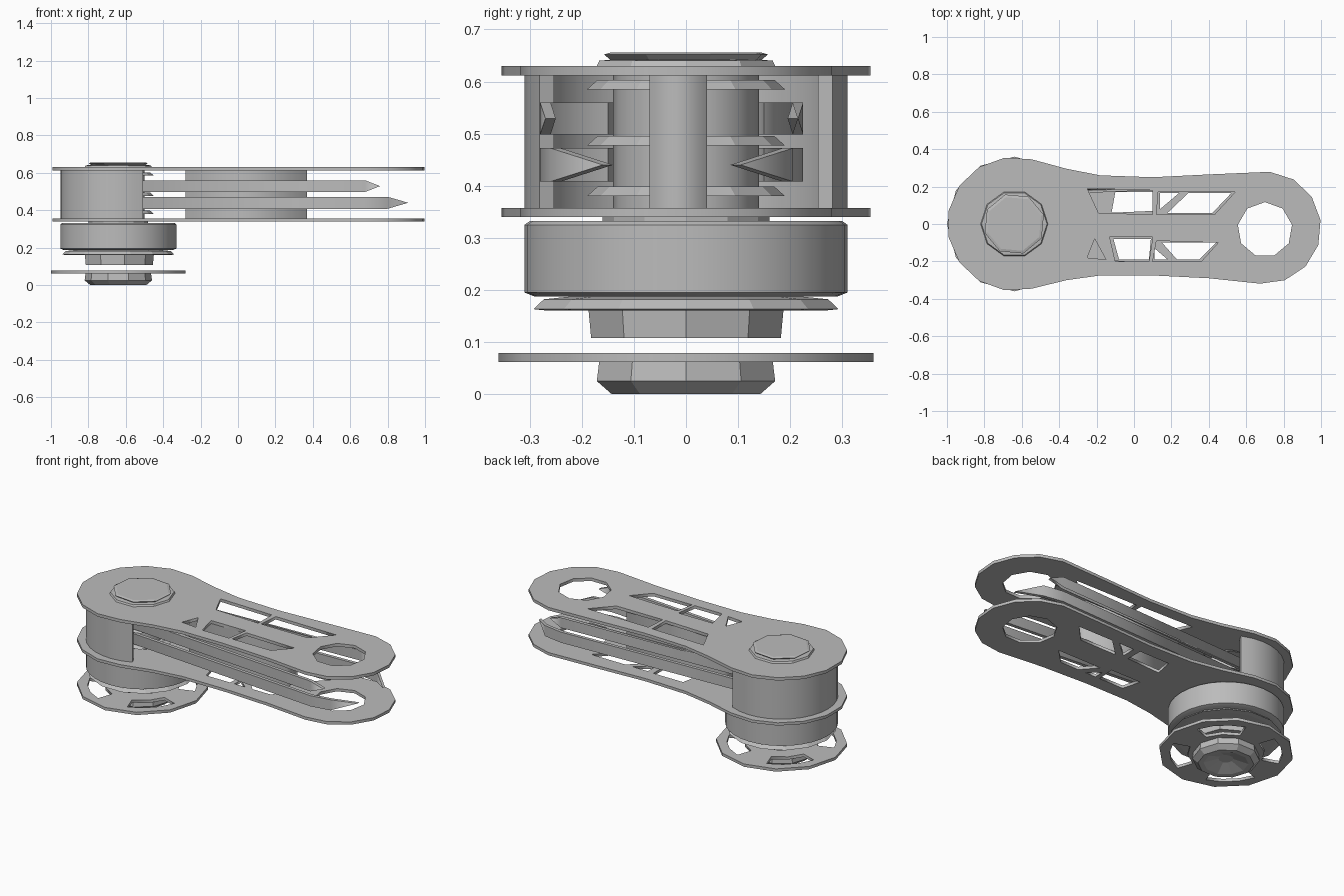
import bpy, bmesh
from math import sin, cos, radians, pi

old = bpy.data.objects.get("Cube")
if old:
    bpy.data.objects.remove(old, do_unlink=True)

AXIS = -0.64   # x of the motor joint

grey = bpy.data.materials.new("plain grey")
grey.use_nodes = True
grey.diffuse_color = (0.5, 0.5, 0.5, 1)
grey.node_tree.nodes["Principled BSDF"].inputs["Base Color"].default_value = (0.5, 0.5, 0.5, 1)


def add_mesh(name, mesh, smooth=False):
    mesh.materials.clear()
    mesh.materials.append(grey)
    obj = bpy.data.objects.new(name, mesh)
    bpy.context.collection.objects.link(obj)
    if smooth:
        bpy.ops.object.select_all(action="DESELECT")
        obj.select_set(True)
        bpy.context.view_layer.objects.active = obj
        bpy.ops.object.shade_smooth_by_angle(angle=radians(35))
    return obj


def extrude(name, loops, z0, z1, smooth=False):
    """Fill an outline, with further loops as holes, between two heights."""
    curve = bpy.data.curves.new(name, "CURVE")
    curve.dimensions = "2D"
    curve.fill_mode = "BOTH"
    curve.extrude = (z1 - z0) / 2
    for loop in loops:
        spline = curve.splines.new("POLY")
        spline.points.add(len(loop) - 1)
        for point, (x, y) in zip(spline.points, loop):
            point.co = (x, y, 0, 1)
        spline.use_cyclic_u = True
    temp = bpy.data.objects.new("temp", curve)
    bpy.context.collection.objects.link(temp)
    bpy.context.view_layer.update()
    graph = bpy.context.evaluated_depsgraph_get()
    mesh = bpy.data.meshes.new_from_object(temp.evaluated_get(graph))
    bpy.data.objects.remove(temp, do_unlink=True)
    bm = bmesh.new()
    bm.from_mesh(mesh)
    bmesh.ops.remove_doubles(bm, verts=bm.verts, dist=0.0001)
    bmesh.ops.translate(bm, verts=bm.verts, vec=(0, 0, (z0 + z1) / 2))
    bmesh.ops.recalc_face_normals(bm, faces=bm.faces)
    bm.to_mesh(mesh)
    bm.free()
    return add_mesh(name, mesh, smooth)


def lathe(name, profile, sides, smooth=False, turn=0):
    """Spin (radius, height) points round the joint axis and cap both ends."""
    bm = bmesh.new()
    rings = []
    for r, z in profile:
        angles = [turn + 2 * pi * i / sides for i in range(sides)]
        rings.append([bm.verts.new((AXIS + r * cos(a), r * sin(a), z)) for a in angles])
    for low, high in zip(rings, rings[1:]):
        for i in range(sides):
            j = (i + 1) % sides
            bm.faces.new((low[i], low[j], high[j], high[i]))
    bm.faces.new(rings[0][::-1])
    bm.faces.new(rings[-1])
    bmesh.ops.recalc_face_normals(bm, faces=bm.faces)
    mesh = bpy.data.meshes.new(name)
    bm.to_mesh(mesh)
    bm.free()
    return add_mesh(name, mesh, smooth)


def arc(cx, cy, r, start, end, steps):
    angles = [radians(start + (end - start) * i / steps) for i in range(steps + 1)]
    return [(cx + r * cos(a), cy + r * sin(a)) for a in angles]


# Link plates: broad joint end, narrow waist and rounded far end
outline = (arc(AXIS, 0, 0.358, 75, 285, 9)
           + [(-0.36, -0.3), (-0.18, -0.275), (0.1, -0.275), (0.4, -0.29)]
           + arc(0.7, -0.02, 0.3, -95, 85, 7)
           + [(0.4, 0.265), (0.1, 0.25), (-0.18, 0.26), (-0.36, 0.295)])
far_hole = arc(0.7, -0.03, 0.147, 10, 330, 8)

top_pockets = [
    [(-0.25, 0.19), (0.1, 0.18), (0.1, 0.05), (-0.19, 0.06)],
    [(0.13, 0.175), (0.54, 0.17), (0.43, 0.05), (0.12, 0.05)],
    [(-0.21, -0.08), (-0.25, -0.18), (-0.15, -0.19)],
    [(-0.13, -0.07), (0.1, -0.07), (0.08, -0.2), (-0.1, -0.2)],
    [(0.12, -0.09), (0.45, -0.1), (0.36, -0.2), (0.1, -0.2)],
]
bottom_pockets = [
    [(-0.1, 0.17), (0.1, 0.17), (0.1, 0.07), (-0.12, 0.06)],
    [(0.14, 0.165), (0.24, 0.165), (0.14, 0.08)],
    [(0.29, 0.165), (0.52, 0.165), (0.42, 0.06), (0.18, 0.06)],
    [(-0.11, -0.08), (0.09, -0.08), (0.08, -0.19), (-0.08, -0.19)],
    [(0.11, -0.13), (0.11, -0.19), (0.18, -0.19)],
    [(0.15, -0.1), (0.44, -0.1), (0.35, -0.19), (0.23, -0.19)],
]
extrude("top_plate", [outline, far_hole] + top_pockets, 0.612, 0.63)
extrude("bottom_plate", [outline, far_hole] + bottom_pockets, 0.34, 0.357)

# Curved housing wall, open towards the arm
wall = arc(AXIS, 0, 0.31, 65, 295, 20) + arc(AXIS, 0, 0.28, 295, 65, 20)
extrude("housing_wall", [wall], 0.357, 0.612, smooth=True)

# Spacer between the plates
extrude("centre_spacer", [[(-0.28, -0.07), (0.37, -0.07), (0.37, 0.04), (-0.28, 0.04)]],
        0.357, 0.612)

# Pulley stack inside the housing
lathe("pulley_core", [(0.14, 0.357), (0.14, 0.612)], 16, smooth=True)
for name, z in (("lower", 0.38), ("middle", 0.477), ("upper", 0.585)):
    lathe(name + "_pulley_flange", [(0.19, z), (0.17, z + 0.018)], 12)

# Two belts, each with a run on both sides and tapered free ends
def belt_run(name, path, side, z0, z1):
    inner = [(x, y - side * 0.02) for x, y in path]
    run = extrude(name, [path + inner[::-1]], z0, z1)
    # pinch the free end to a point
    tip = max(v.co.x for v in run.data.vertices)
    for v in run.data.vertices:
        if v.co.x > tip - 0.01:
            v.co.z = (z0 + z1) / 2
    return run


for side, label, far in ((1, "left", 0.225), (-1, "right", 0.28)):
    start = [(AXIS, side * 0.17)]
    belt_run("lower_belt_" + label,
             start + [(0.68, side * far), (0.8, side * (far - 0.02)), (0.91, side * (far - 0.12))],
             side, 0.408, 0.472)
    belt_run("upper_belt_" + label,
             start + [(0.68, side * far), (0.76, side * (far - 0.01))],
             side, 0.498, 0.56)

# Belt wrap round the pulley
for name, z0, z1 in (("lower", 0.408, 0.472), ("upper", 0.498, 0.56)):
    wrap = arc(AXIS, 0, 0.17, 90, 270, 12) + arc(AXIS, 0, 0.15, 270, 90, 12)
    extrude(name + "_belt_wrap", [wrap], z0, z1, smooth=True)

# Bearing cap on top
lathe("bearing_ring", [(0.18, 0.63), (0.175, 0.64), (0.15, 0.642)], 10)
lathe("bearing_cap", [(0.15, 0.64), (0.165, 0.652), (0.15, 0.656)], 8, turn=0.3)

# Motor below the arm
lathe("motor_body", [(0.29, 0.187), (0.31, 0.195), (0.31, 0.325), (0.3, 0.332)],
      32, smooth=True)
lathe("motor_neck", [(0.16, 0.325), (0.16, 0.345)], 12)
lathe("motor_base", [(0.27, 0.16), (0.3, 0.163), (0.28, 0.182), (0.2, 0.19)], 14)
lathe("motor_boss", [(0.12, 0.125), (0.15, 0.108), (0.185, 0.108), (0.19, 0.162)], 9)

# Mounting disc with four windows, and its hub
windows = [arc(AXIS, 0, 0.3, a - 26, a + 26, 3) + arc(AXIS, 0, 0.205, a + 26, a - 26, 2)
           for a in (45, 135, 225, 315)]
extrude("mounting_disc", [arc(AXIS, 0, 0.36, 0, 330, 11)] + windows, 0.062, 0.079)
lathe("mounting_hub", [(0.04, 0.03), (0.12, 0.002), (0.15, 0), (0.18, 0.025), (0.175, 0.064)],
      10)
